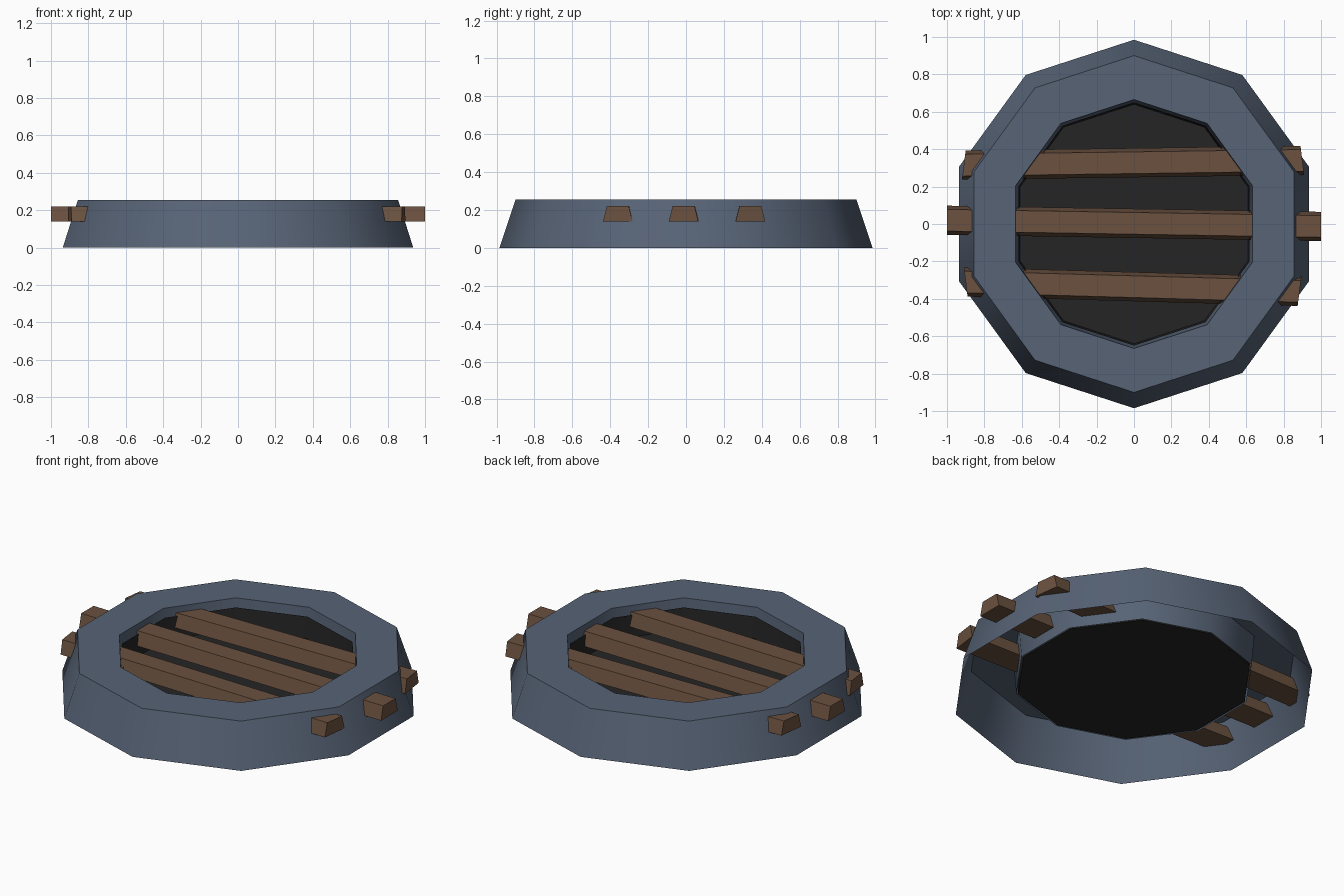
import bpy, bmesh, math

if "Cube" in bpy.data.objects:
    bpy.data.objects.remove(bpy.data.objects["Cube"])

def material(name, rgb):
    m = bpy.data.materials.new(name)
    m.diffuse_color = (*rgb, 1)
    m.use_nodes = True
    m.node_tree.nodes["Principled BSDF"].inputs["Base Color"].default_value = m.diffuse_color
    return m

STONE = material("slate blue", (0.095, 0.125, 0.18))
WOOD = material("brown wood", (0.145, 0.082, 0.05))
DARK = material("near black", (0.018, 0.018, 0.018))
SIDES = 10

def finish(name, bm, mat, smooth=False):
    me = bpy.data.meshes.new(name)
    bm.to_mesh(me)
    bm.free()
    me.materials.append(mat)
    ob = bpy.data.objects.new(name, me)
    bpy.context.collection.objects.link(ob)
    if smooth:
        bpy.ops.object.select_all(action='DESELECT')
        ob.select_set(True)
        bpy.context.view_layer.objects.active = ob
        bpy.ops.object.shade_smooth_by_angle(angle=math.radians(40))
    return ob

def lathe(name, profile, mat, cap=False):
    """Ten-sided shell swept from (radius, z) points, with a corner on +y."""
    bm = bmesh.new()
    rings = []
    for r, z in profile:
        angles = [math.pi / 2 + math.tau * i / SIDES for i in range(SIDES)]
        rings.append([bm.verts.new((r * math.cos(a), r * math.sin(a), z)) for a in angles])
    for lo, hi in zip(rings, rings[1:]):
        for i in range(SIDES):
            j = (i + 1) % SIDES
            bm.faces.new((lo[i], lo[j], hi[j], hi[i]))
    if cap:
        bm.faces.new(rings[-1])
    return finish(name, bm, mat, True)

def beam(name, left, right, skew):
    """Trapezoid bar between two (x, y) ends; skew slants the end faces."""
    bm = bmesh.new()
    section = [(-0.078, 0.14), (0.078, 0.14), (0.058, 0.22), (-0.058, 0.22)]
    ends = []
    for (x, y), s in ((left, 1), (right, -1)):
        ends.append([bm.verts.new((x + s * skew * dy, y + dy, z)) for dy, z in section])
    a, b = ends
    for i in range(4):
        j = (i + 1) % 4
        bm.faces.new((a[i], a[j], b[j], b[i]))
    bm.faces.new(a)
    bm.faces.new(b)
    bmesh.ops.recalc_face_normals(bm, faces=bm.faces)
    return finish(name, bm, WOOD)

# Hollow stone rim: sloped outer wall, flat top, inner wall
lathe("stone_rim", [(0.985, 0), (0.9, 0.255), (0.665, 0.255), (0.65, 0.08)], STONE)

# Dark pit lining with floor
lathe("dark_pit", [(0.65, 0.205), (0.64, 0.08)], DARK, cap=True)

# Three wooden bars pushed through the rim
beam("back_bar", (-0.91, 0.315), (0.9, 0.34), 0.13)
beam("middle_bar", (-1.0, 0.02), (1.0, -0.013), 0.0)
beam("front_bar", (-0.9, -0.31), (0.885, -0.36), -0.13)
